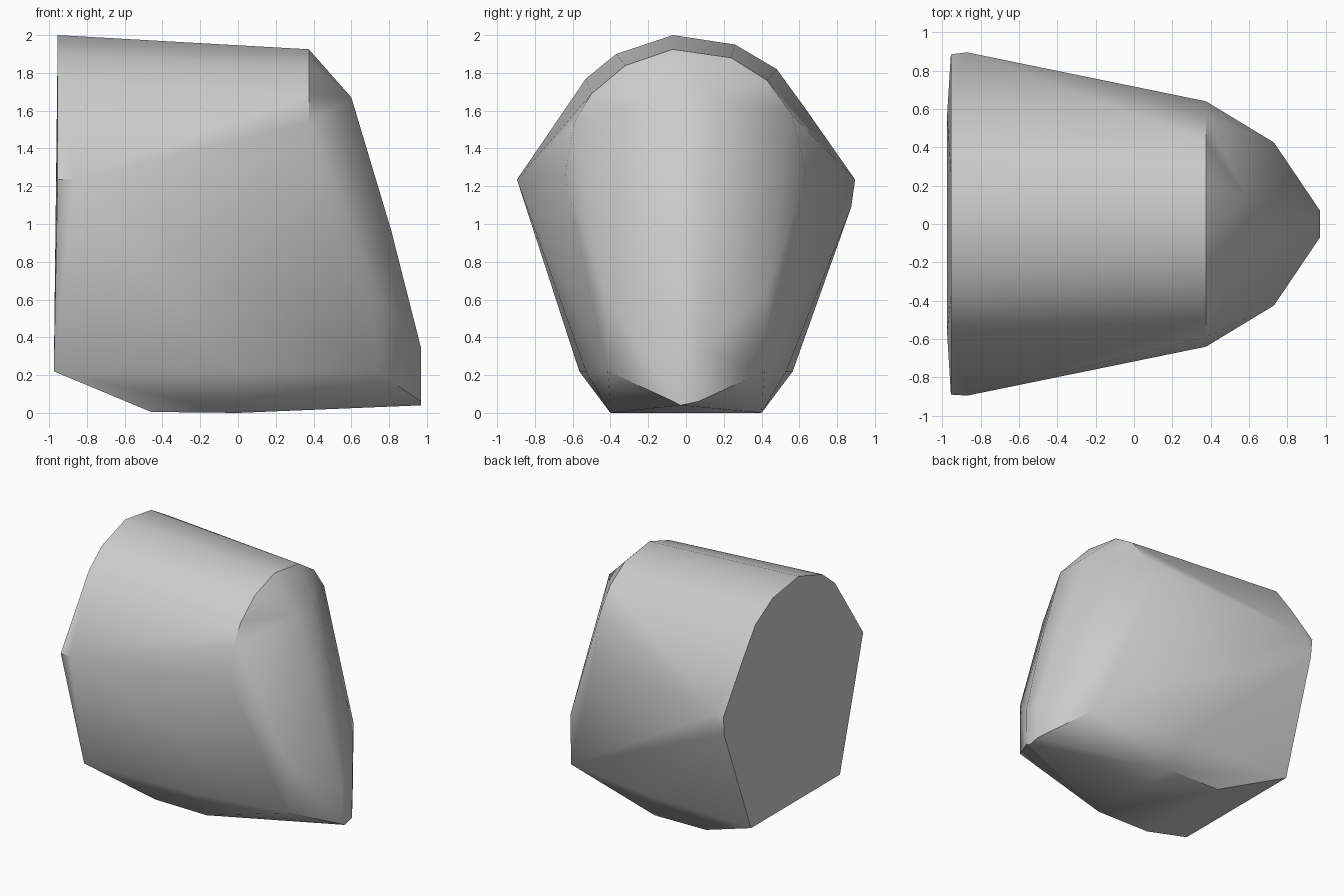
import bpy
import bmesh
import math

cube = bpy.data.objects.get("Cube")
if cube:
    bpy.data.objects.remove(cube, do_unlink=True)

# One plain grey material
grey = bpy.data.materials.new("stone grey")
grey.use_nodes = True
colour = (0.6, 0.6, 0.6, 1)
grey.diffuse_color = colour
grey.node_tree.nodes["Principled BSDF"].inputs["Base Color"].default_value = colour


def ring(x, profile):
    """Place a (y, z) profile at a given x."""
    return [(x, y, z) for y, z in profile]


def pair(x, y, z):
    """A point and its mirror across the centre plane."""
    return [(x, y, z), (x, -y, z)]


# Arched profile of the wide flat end, and of the narrower shoulder
wide_arch = [(-0.89, 1.235), (-0.53, 1.77), (-0.37, 1.9), (-0.07, 2.0),
             (0.26, 1.95), (0.48, 1.82), (0.64, 1.6), (0.885, 1.235)]
shoulder_arch = [(-0.64, 1.26), (-0.59, 1.54), (-0.5, 1.69), (-0.32, 1.84),
                 (-0.07, 1.925), (0.24, 1.88), (0.43, 1.76), (0.56, 1.58), (0.64, 1.25)]

points = ring(-0.955, wide_arch) + ring(0.375, shoulder_arch)
points += pair(-0.87, 0.895, 1.235) + [(-0.95, 0.875, 1.09)]
# Lower side edges and underside
points += pair(-0.975, 0.565, 0.22) + pair(-0.04, 0.53, 0.22)
points += pair(-0.46, 0.4, 0.005) + pair(0.0, 0.4, 0.0)
# Tapered nose, from brow to tip
points += pair(0.6, 0.12, 1.67) + pair(0.81, 0.1, 0.97)
points += pair(0.73, 0.425, 0.63) + pair(0.735, 0.415, 0.22)
points += pair(0.97, 0.07, 0.34) + pair(0.97, 0.065, 0.06) + [(0.97, -0.03, 0.04)]

# Wrap the sections into one solid body
bm = bmesh.new()
for p in points:
    bm.verts.new(p)
hull = bmesh.ops.convex_hull(bm, input=bm.verts)
bmesh.ops.delete(bm, geom=[v for v in bm.verts if not v.link_faces], context='VERTS')
bmesh.ops.dissolve_limit(bm, angle_limit=math.radians(1), verts=bm.verts, edges=bm.edges)
bmesh.ops.recalc_face_normals(bm, faces=bm.faces)

mesh = bpy.data.meshes.new("tapered_block")
bm.to_mesh(mesh)
bm.free()
mesh.materials.append(grey)
block = bpy.data.objects.new("tapered_block", mesh)
bpy.context.collection.objects.link(block)

# Soft shading with crisp rims
bpy.ops.object.select_all(action='DESELECT')
block.select_set(True)
bpy.context.view_layer.objects.active = block
bpy.ops.object.shade_smooth_by_angle(angle=math.radians(40))
